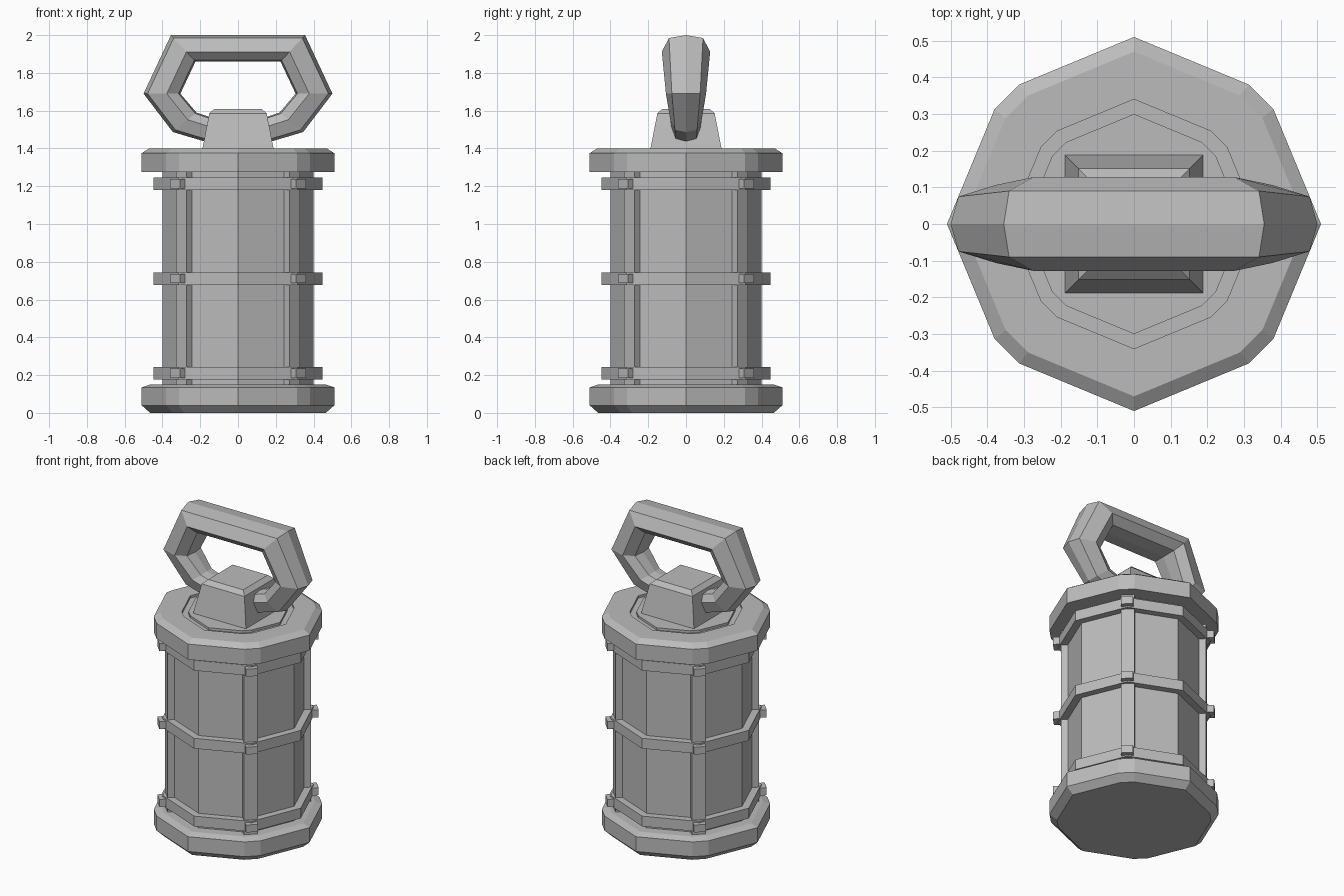
import bpy, bmesh, math
from mathutils import Matrix, Vector

old = bpy.data.objects.get("Cube")
if old:
    bpy.data.objects.remove(old)

grey = bpy.data.materials.new("grey_metal")
grey.use_nodes = True
COLOUR = (0.5, 0.5, 0.5, 1)
grey.diffuse_color = COLOUR
grey.node_tree.nodes["Principled BSDF"].inputs["Base Color"].default_value = COLOUR


def finish(name, bm):
    bmesh.ops.recalc_face_normals(bm, faces=bm.faces)
    mesh = bpy.data.meshes.new(name)
    bm.to_mesh(mesh)
    bm.free()
    mesh.materials.append(grey)
    obj = bpy.data.objects.new(name, mesh)
    bpy.context.collection.objects.link(obj)
    return obj


def loft(name, rings):
    """Skin a list of equal rings of points and cap both ends."""
    bm = bmesh.new()
    rows = [[bm.verts.new(p) for p in ring] for ring in rings]
    n = len(rows[0])
    for a, b in zip(rows, rows[1:]):
        for i in range(n):
            j = (i + 1) % n
            bm.faces.new((a[i], a[j], b[j], b[i]))
    bm.faces.new(rows[0])
    bm.faces.new(rows[-1])
    return finish(name, bm)


# Plan outlines with corners on the axes: plain octagon, and one with cut diagonals
octagon = [(math.cos(k * math.pi / 4), math.sin(k * math.pi / 4)) for k in range(8)]
cut_octagon = []
for k in range(4):
    turn = Matrix.Rotation(k * math.pi / 2, 2)
    cut_octagon += [turn @ Vector(p) for p in ((1, 0), (0.745, 0.615), (0.615, 0.745))]
square = [(1, 1), (-1, 1), (-1, -1), (1, -1)]


def stack(name, shape, profile):
    return loft(name, [[(x * r, y * r, z) for x, y in shape] for r, z in profile])


# Base, body and lid with a groove in its top
stack("base", cut_octagon, [(0.465, 0), (0.51, 0.04), (0.51, 0.135), (0.465, 0.15)])
stack("body", octagon, [(0.4, 0.14), (0.4, 1.29)])
stack("lid", cut_octagon, [(0.51, 1.275), (0.51, 1.375), (0.47, 1.4), (0.34, 1.4),
                           (0.34, 1.385), (0.3, 1.385), (0.3, 1.4)])

# Handle mount
stack("handle_mount", square, [(0.188, 1.39), (0.188, 1.4), (0.152, 1.585), (0.125, 1.61)])


def diagonal_boxes(name, near, far, half_width, z0, z1):
    """Four boxes standing on the diagonal corners."""
    bm = bmesh.new()
    for k in range(4):
        m = (Matrix.Rotation(math.pi / 4 + k * math.pi / 2, 4, 'Z')
             @ Matrix.Translation(((near + far) / 2, 0, (z0 + z1) / 2))
             @ Matrix.Diagonal((far - near, half_width * 2, z1 - z0, 1)))
        bmesh.ops.create_cube(bm, size=1, matrix=m)
    return finish(name, bm)


# Corner posts, then bands with their clips
diagonal_boxes("corner_posts", 0.34, 0.424, 0.04, 0.14, 1.29)
for label, z in (("lower", 0.21), ("middle", 0.711), ("upper", 1.213)):
    stack(label + "_band", octagon, [(0.447, z - 0.033), (0.447, z + 0.033)])
    diagonal_boxes(label + "_clips", 0.38, 0.472, 0.036, z - 0.024, z + 0.024)

# Carrying handle: stations of outer point, inner point and width, on the left side
stations = [((0.12, 1.42), (0.1, 1.55), 0.6),
            ((0.345, 1.487), (0.22, 1.59), 0.65),
            ((0.5, 1.69), (0.305, 1.69), 0.83),
            ((0.355, 2.0), (0.225, 1.86), 1)]
half = [(0, 0), (0.11, 0.09), (0.63, 0.128), (0.95, 0.085), (1, 0)]
section = half + [(f, -y) for f, y in half[-2:0:-1]]


def handle_ring(station, side):
    (ox, oz), (ix, iz), width = station
    return [(side * (ox + (ix - ox) * f), y * width, oz + (iz - oz) * f)
            for f, y in section]


loft("handle", [handle_ring(s, 1) for s in stations]
     + [handle_ring(s, -1) for s in reversed(stations)])
